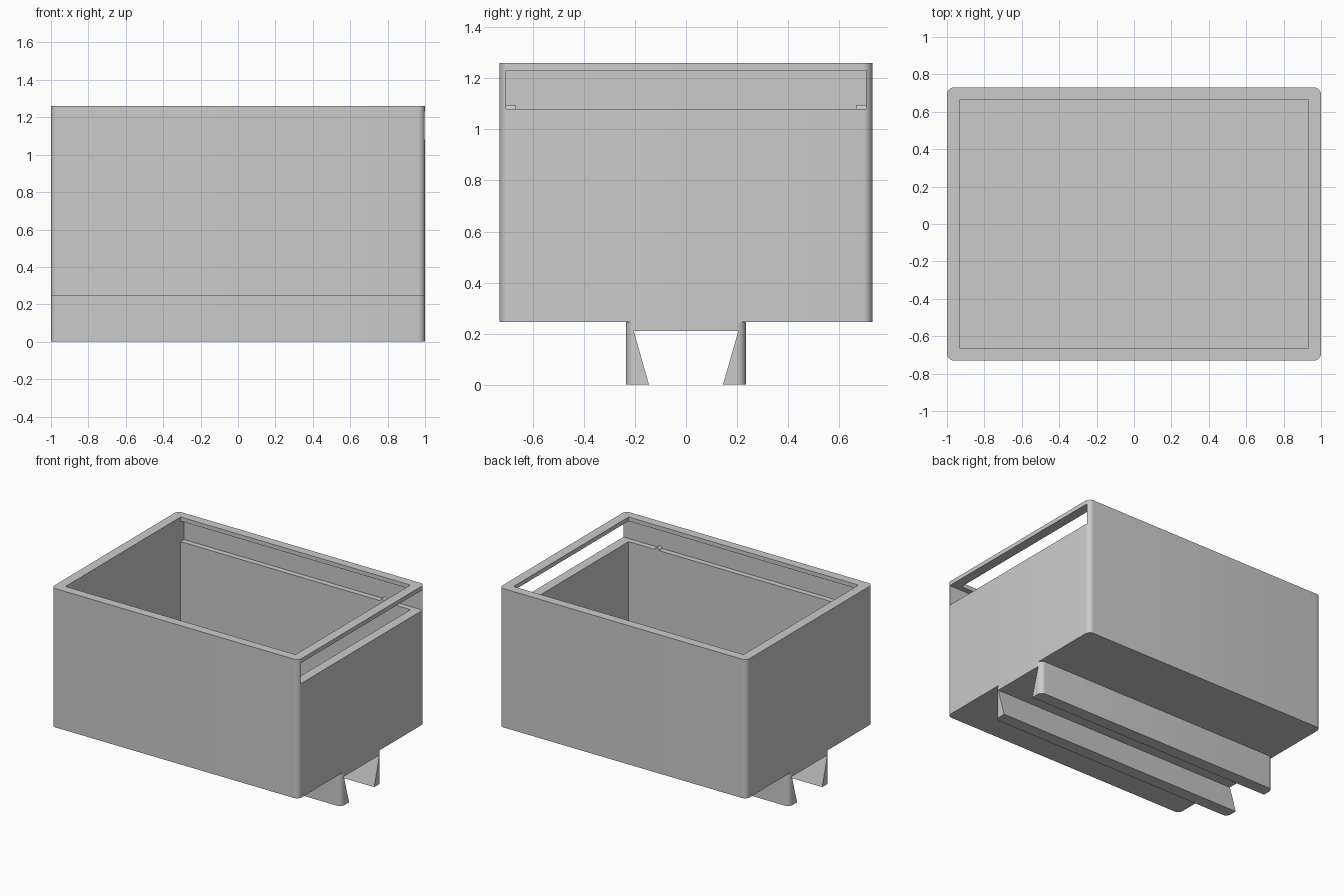
import bpy
import bmesh
import math

if "Cube" in bpy.data.objects:
    bpy.data.objects.remove(bpy.data.objects["Cube"], do_unlink=True)

grey = bpy.data.materials.new("plain grey")
grey.use_nodes = True
colour = (0.6, 0.6, 0.6, 1)
grey.diffuse_color = colour
grey.node_tree.nodes["Principled BSDF"].inputs["Base Color"].default_value = colour

# Overall dimensions
LENGTH, HALF_W, TOP, BASE = 1.0, 0.73, 1.26, 0.245
IN_X, IN_Y, FLOOR = 0.93, 0.665, 0.31
SLOT_Y, SLOT_LOW, SLOT_HIGH = 0.705, 1.08, 1.23
RADIUS = 0.038


def add_prism(name, profile, x0, x1, round_corners=0):
    """Extrude a (y, z) profile along x, optionally rounding the upright edges."""
    bm = bmesh.new()
    face = bm.faces.new([bm.verts.new((x0, y, z)) for y, z in profile])
    out = bmesh.ops.extrude_face_region(bm, geom=[face])
    moved = [v for v in out["geom"] if isinstance(v, bmesh.types.BMVert)]
    bmesh.ops.translate(bm, verts=moved, vec=(x1 - x0, 0, 0))
    if round_corners:
        upright = [e for e in bm.edges
                   if abs((e.verts[0].co - e.verts[1].co).normalized().z) > 0.999]
        bmesh.ops.bevel(bm, geom=upright, offset=round_corners, segments=8,
                        profile=0.5, affect='EDGES')
    bmesh.ops.recalc_face_normals(bm, faces=bm.faces)
    mesh = bpy.data.meshes.new(name)
    bm.to_mesh(mesh)
    bm.free()
    mesh.materials.append(grey)
    obj = bpy.data.objects.new(name, mesh)
    bpy.context.collection.objects.link(obj)
    return obj


def block(y, z0, z1):
    return [(-y, z0), (y, z0), (y, z1), (-y, z1)]


def activate(obj):
    bpy.ops.object.select_all(action='DESELECT')
    obj.select_set(True)
    bpy.context.view_layer.objects.active = obj


def cut(obj, cutter):
    cutter.hide_render = True
    mod = obj.modifiers.new("cut", 'BOOLEAN')
    mod.operation = 'DIFFERENCE'
    mod.solver = 'EXACT'
    mod.object = cutter
    activate(obj)
    bpy.ops.object.modifier_apply(modifier=mod.name)
    bpy.data.objects.remove(cutter, do_unlink=True)


def smooth(obj):
    activate(obj)
    bpy.ops.object.shade_smooth_by_angle(angle=math.radians(30))


# Open box with rounded corners and a slot for a sliding lid
box = add_prism("box_body", block(HALF_W, BASE, TOP), -LENGTH, LENGTH, RADIUS)
cut(box, add_prism("cavity_cutter", block(IN_Y, FLOOR, TOP + 0.1), -IN_X, IN_X))
cut(box, add_prism("lid_slot_cutter", block(SLOT_Y, SLOT_LOW, SLOT_HIGH),
                   -IN_X, LENGTH + 0.1))
smooth(box)

# Dovetail rail mount under the box
rail = add_prism("rail_mount", block(0.235, 0, BASE), -LENGTH, LENGTH, RADIUS)
taper = 0.06 / 0.21
low = 0.145 - taper * 0.1
channel = [(-low, -0.1), (low, -0.1), (0.205, 0.21), (-0.205, 0.21)]
cut(rail, add_prism("channel_cutter", channel, -LENGTH - 0.1, LENGTH + 0.1))
smooth(rail)

# Small catch ridges on the floor of each lid groove
for side, name in ((1, "back_catch"), (-1, "front_catch")):
    bpy.ops.mesh.primitive_cylinder_add(
        vertices=24, radius=0.016, depth=SLOT_Y - IN_Y,
        location=(0.7, side * (SLOT_Y + IN_Y) / 2, SLOT_LOW),
        rotation=(math.pi / 2, 0, 0))
    catch = bpy.context.object
    catch.name = name
    catch.data.materials.append(grey)
    smooth(catch)
